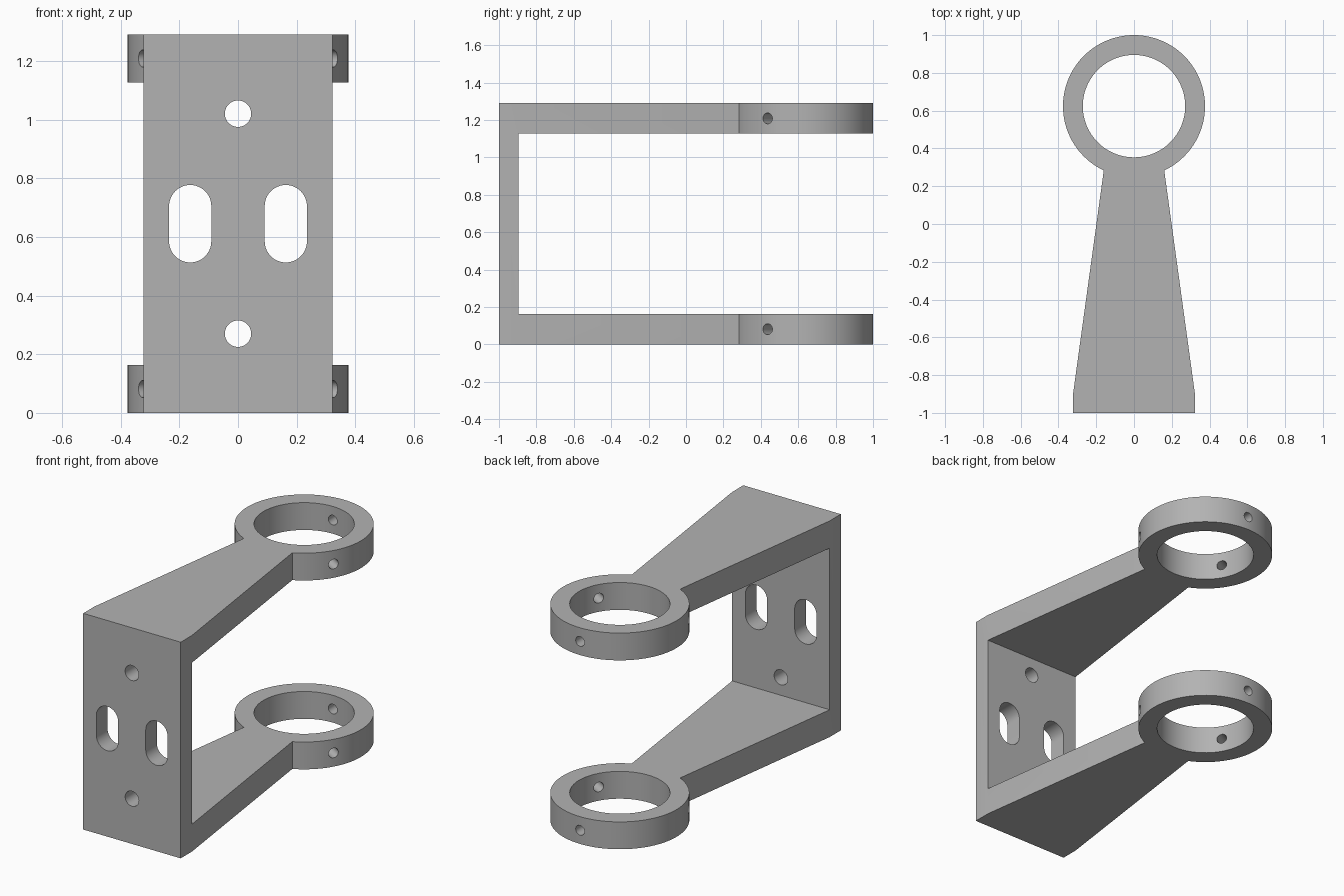
import bpy, bmesh, math
from mathutils import Vector, Matrix

if "Cube" in bpy.data.objects:
    bpy.data.objects.remove(bpy.data.objects["Cube"], do_unlink=True)

HEIGHT, ARM = 1.29, 0.163            # overall height, arm thickness
FRONT, INNER = -1.0, -0.895          # mounting plate faces
HALF_W, NECK_W = 0.322, 0.16         # half widths of plate and arm neck
RING_Y, RING_R, BORE_R = 0.624, 0.376, 0.271
MID = HEIGHT / 2

grey = bpy.data.materials.new("plain grey")
grey.use_nodes = True
colour = (0.45, 0.45, 0.45, 1)
grey.diffuse_color = colour
grey.node_tree.nodes["Principled BSDF"].inputs["Base Color"].default_value = colour


def prism(name, outline, depth, matrix=Matrix()):
    """Extrude a flat outline along its local z, then place it."""
    bm = bmesh.new()
    face = bm.faces.new([bm.verts.new((x, y, 0)) for x, y in outline])
    ext = bmesh.ops.extrude_face_region(bm, geom=[face])
    top = [v for v in ext["geom"] if isinstance(v, bmesh.types.BMVert)]
    bmesh.ops.translate(bm, verts=top, vec=(0, 0, depth))
    bmesh.ops.recalc_face_normals(bm, faces=bm.faces)
    bmesh.ops.transform(bm, matrix=matrix, verts=bm.verts)
    mesh = bpy.data.meshes.new(name)
    bm.to_mesh(mesh)
    bm.free()
    mesh.materials.append(grey)
    obj = bpy.data.objects.new(name, mesh)
    bpy.context.collection.objects.link(obj)
    return obj


def arc(radius, start, end, steps, cx=0, cy=0):
    angles = [math.radians(start + (end - start) * i / steps) for i in range(steps + 1)]
    return [(cx + radius * math.cos(a), cy + radius * math.sin(a)) for a in angles]


def circle(radius, steps, cx=0, cy=0):
    return arc(radius, 0, 360, steps, cx, cy)[:-1]


def along(origin, direction):
    """Placement whose local z runs along a horizontal direction, local y up."""
    d = Vector(direction).normalized()
    up = Vector((0, 0, 1))
    rot = Matrix((up.cross(d), up, d)).transposed().to_4x4()
    return Matrix.Translation(origin) @ rot


# Keyhole-shaped block: plate, tapering arms and ring outline
neck = math.degrees(math.acos(NECK_W / RING_R))
outline = [(-HALF_W, FRONT), (HALF_W, FRONT), (HALF_W, INNER)]
outline += arc(RING_R, -neck, 180 + neck, 96, 0, RING_Y)
outline += [(-HALF_W, INNER)]
bracket = prism("ring_bracket", outline, HEIGHT)

# Space between the two arms
cutters = [prism("arm_gap", [(-1, INNER), (1, INNER), (1, 2), (-1, 2)],
                 HEIGHT - 2 * ARM, Matrix.Translation((0, 0, ARM)))]

# Bore through both rings
cutters.append(prism("ring_bore", circle(BORE_R, 96, 0, RING_Y), HEIGHT + 1,
                     Matrix.Translation((0, 0, -0.5))))

# Round holes and upright slots in the mounting plate
through_plate = along((0, FRONT - 0.1, MID), (0, 1, 0))
for side in (-1, 1):
    cutters.append(prism("plate_hole", circle(0.045, 40, 0, side * 0.375), 0.3, through_plate))
    cx = side * 0.163
    slot = arc(0.072, 0, 180, 24, cx, 0.06) + arc(0.072, 180, 360, 24, cx, -0.06)
    cutters.append(prism("plate_slot", slot, 0.3, through_plate))

# Three radial screw holes in each ring
for z in (ARM / 2, HEIGHT - ARM / 2):
    for angle in (-30, 90, 210):
        a = math.radians(angle)
        cutters.append(prism("screw_hole", circle(0.029, 32), 0.3,
                             along((0.2 * math.cos(a), RING_Y + 0.2 * math.sin(a), z),
                                   (math.cos(a), math.sin(a), 0))))

# Cut everything out, then drop the cutters
for cutter in cutters:
    cutter.hide_render = True
    mod = bracket.modifiers.new(cutter.name, "BOOLEAN")
    mod.operation, mod.solver, mod.object = "DIFFERENCE", "EXACT", cutter
bpy.context.view_layer.update()
solid = bpy.data.meshes.new_from_object(bracket.evaluated_get(bpy.context.evaluated_depsgraph_get()))
bracket.modifiers.clear()
bracket.data = solid
for cutter in cutters:
    bpy.data.objects.remove(cutter, do_unlink=True)

# Smooth curved walls, crisp edges
bpy.ops.object.select_all(action="DESELECT")
bracket.select_set(True)
bpy.context.view_layer.objects.active = bracket
bpy.ops.object.shade_smooth_by_angle(angle=math.radians(30))
